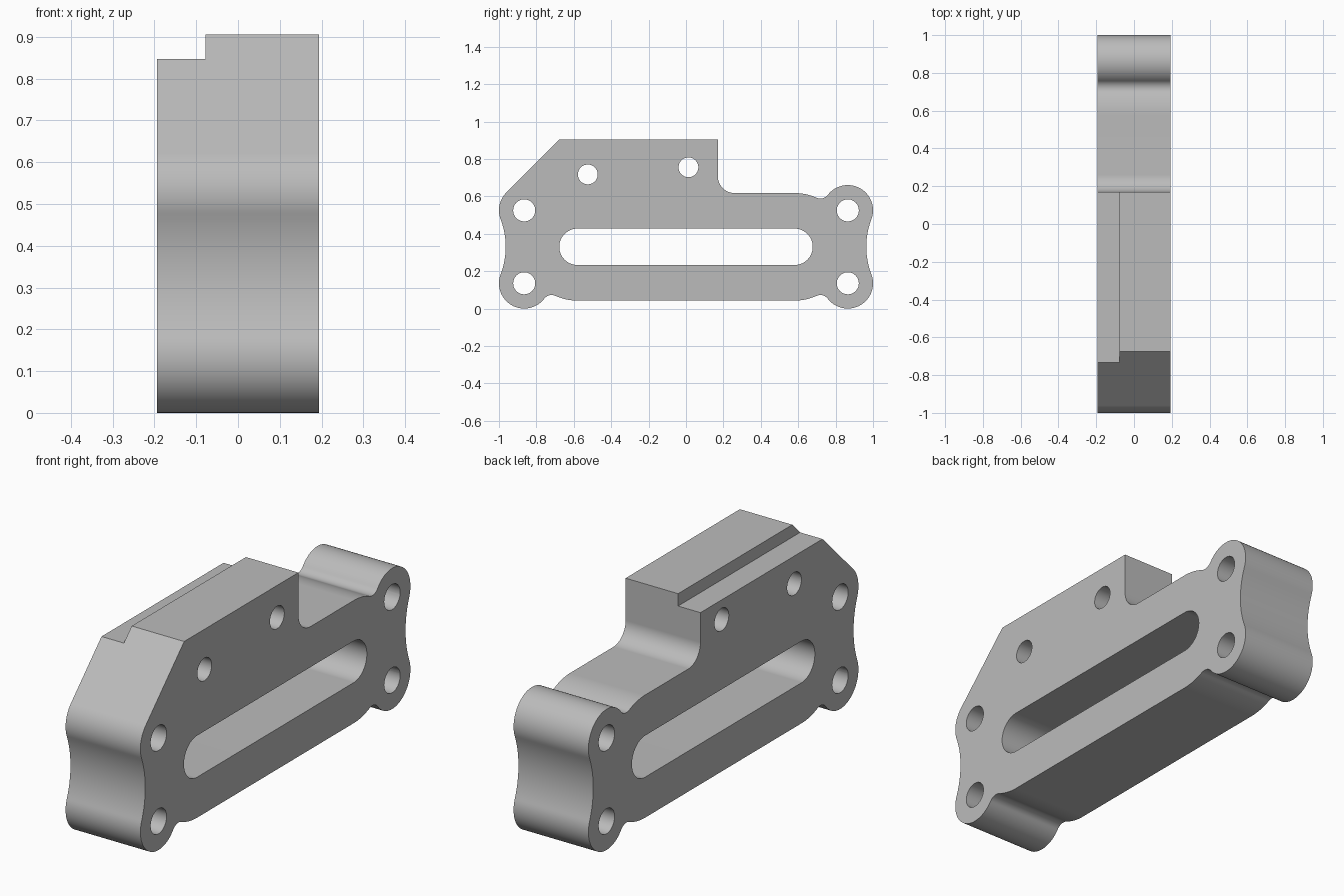
import bpy, bmesh
from math import atan2, cos, sin, pi, sqrt
from mathutils import Vector

if "Cube" in bpy.data.objects:
    bpy.data.objects.remove(bpy.data.objects["Cube"])

HALF = 0.194                     # half thickness along x
MID = 0.33                       # height of the slot axis
LOBE_Y, LOBE_Z, LOBE_R = 0.865, 0.195, 0.135
SLOT_Y, SLOT_R = 0.58, 0.0975
SHOULDER_R = 0.2875              # outer arc concentric with the slot end
FILLET_R = 0.05
WAIST_R = 0.412
WAIST_Y = LOBE_Y + sqrt((LOBE_R + WAIST_R) ** 2 - LOBE_Z ** 2)
TOP, STEP_TOP, STEP_X = 0.905, 0.847, -0.078
WALL_Y, WALL_R = 0.17, 0.09


def arc(c, r, a0, a1, n=16):
    return [Vector((c[0] + r * cos(a0 + (a1 - a0) * i / n),
                    c[1] + r * sin(a0 + (a1 - a0) * i / n))) for i in range(n + 1)]


def angle(a, b):
    return atan2(b[1] - a[1], b[0] - a[0])


def touching(a, ra, b, rb):
    """Point at distance ra from a and rb from b, on the right of a to b."""
    d = b - a
    t = (ra * ra - rb * rb + d.length_squared) / (2 * d.length)
    u = d.normalized()
    return a + u * t + Vector((u.y, -u.x)) * sqrt(ra * ra - t * t)


def lower_ear():
    """Lower right ear about the slot axis: shoulder, fillet, lobe, half waist."""
    s, l, w = Vector((SLOT_Y, 0)), Vector((LOBE_Y, -LOBE_Z)), Vector((WAIST_Y, 0))
    f = touching(s, SHOULDER_R + FILLET_R, l, LOBE_R + FILLET_R)
    a_lw = angle(l, w)
    pts = arc(s, SHOULDER_R, -pi / 2, angle(s, f))
    pts += arc(f, FILLET_R, angle(f, s), angle(f, l), 12)[1:]
    pts += arc(l, LOBE_R, angle(l, f), a_lw, 36)[1:]
    pts += arc(w, WAIST_R, a_lw + pi, pi, 10)[1:]
    return pts


def mirrored(pts, sy, sz):
    """Mirror a path and reverse it, so the outline keeps its direction."""
    return [Vector((p.x * sy, p.y * sz)) for p in reversed(pts)]


def prism(bm, pts, x0, x1):
    """Closed solid from a counter-clockwise y-z outline between two x positions."""
    near = [bm.verts.new((x0, p[0], p[1])) for p in pts]
    far = [bm.verts.new((x1, p[0], p[1])) for p in pts]
    bm.faces.new(near[::-1])
    bm.faces.new(far)
    for i in range(len(pts)):
        bm.faces.new((near[i - 1], near[i], far[i], far[i - 1]))


def finish(bm, name):
    mesh = bpy.data.meshes.new(name)
    bm.to_mesh(mesh)
    bm.free()
    obj = bpy.data.objects.new(name, mesh)
    bpy.context.collection.objects.link(obj)
    return obj


# Plate outline, counter-clockwise from the lower right ear
ear = lower_ear()
outline = ear + mirrored(ear, 1, -1)[1:]
outline += arc((WALL_Y + WALL_R, SHOULDER_R + WALL_R), WALL_R, -pi / 2, -pi)
bevel = Vector((-LOBE_Y, LOBE_Z)) + LOBE_R * Vector((-1, 1)) / sqrt(2)
rise = TOP - MID - bevel.y
outline += [Vector((WALL_Y, TOP - MID)), Vector((bevel.x + rise, TOP - MID))]
lean = atan2(LOBE_Z, WAIST_Y - LOBE_Y)
outline += arc((-LOBE_Y, LOBE_Z), LOBE_R, 3 * pi / 4, pi + lean, 20)
outline += arc((-WAIST_Y, 0), WAIST_R, lean, 0, 10)[1:]
outline += mirrored(ear, -1, 1)[1:]
bm = bmesh.new()
prism(bm, [(p.x, p.y + MID) for p in outline], -HALF, HALF)
plate = finish(bm, "bracket_plate")

# Cutters: long slot, bolt holes and the rebate along the top
bm = bmesh.new()
slot = arc((SLOT_Y, MID), SLOT_R, -pi / 2, pi / 2, 28)
slot += arc((-SLOT_Y, MID), SLOT_R, pi / 2, 3 * pi / 2, 28)
prism(bm, slot, -0.5, 0.5)
holes = [(y, MID + z, 0.059) for y in (-LOBE_Y, LOBE_Y) for z in (-LOBE_Z, LOBE_Z)]
holes += [(-0.525, 0.717, 0.053), (0.013, 0.755, 0.053)]
for y, z, r in holes:
    prism(bm, arc((y, z), r, 0, 2 * pi, 40)[:-1], -0.5, 0.5)
prism(bm, [(-1, STEP_TOP), (0.5, STEP_TOP), (0.5, 1.2), (-1, 1.2)], -0.5, STEP_X)
cutter = finish(bm, "cutter")
cutter.hide_render = True

bpy.ops.object.select_all(action="DESELECT")
bpy.context.view_layer.objects.active = plate
plate.select_set(True)
cut = plate.modifiers.new("cut", "BOOLEAN")
cut.operation, cut.solver, cut.object = "DIFFERENCE", "EXACT", cutter
bpy.ops.object.modifier_apply(modifier="cut")
bpy.data.objects.remove(cutter)

# Smooth curved walls, crisp rims
bpy.ops.object.shade_smooth_by_angle(angle=pi / 6)
weighted = plate.modifiers.new("weighted_normals", "WEIGHTED_NORMAL")
weighted.keep_sharp = True

# Plain grey metal
grey = bpy.data.materials.new("plain_grey")
grey.use_nodes = True
colour = (0.5, 0.5, 0.5, 1)
grey.diffuse_color = colour
grey.node_tree.nodes["Principled BSDF"].inputs["Base Color"].default_value = colour
plate.data.materials.clear()
plate.data.materials.append(grey)
